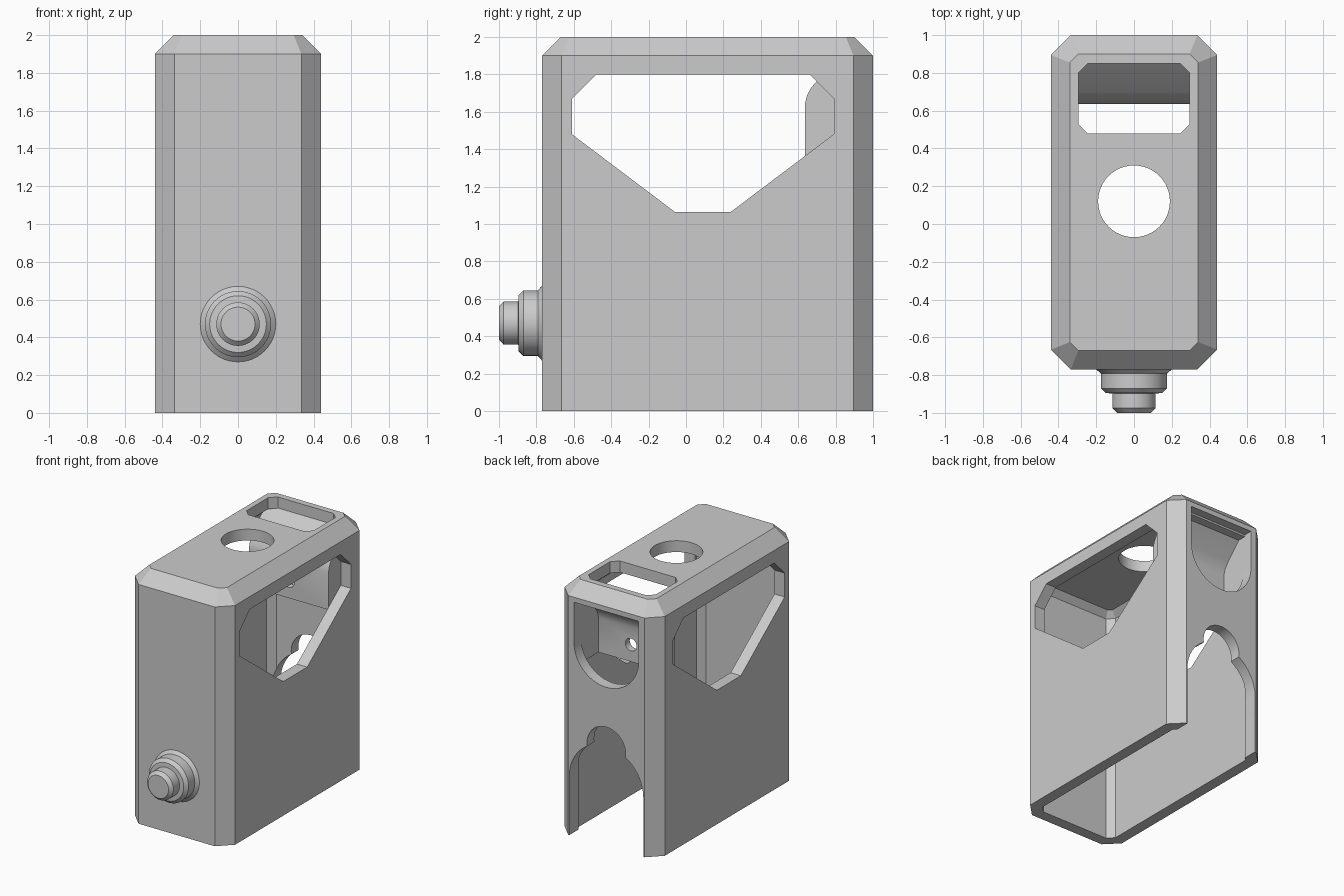
import bpy, bmesh, math
from mathutils import Vector

old = bpy.data.objects.get("Cube")
if old:
    bpy.data.objects.remove(old, do_unlink=True)

grey = bpy.data.materials.new("plain_grey")
grey.use_nodes = True
COLOUR = (0.6, 0.6, 0.6, 1)
grey.diffuse_color = COLOUR
grey.node_tree.nodes["Principled BSDF"].inputs["Base Color"].default_value = COLOUR


def finish(name, bm):
    bmesh.ops.recalc_face_normals(bm, faces=bm.faces[:])
    mesh = bpy.data.meshes.new(name)
    bm.to_mesh(mesh)
    bm.free()
    obj = bpy.data.objects.new(name, mesh)
    mesh.materials.append(grey)
    bpy.context.collection.objects.link(obj)
    return obj


def place(axis, p, d):
    """Outline point p at depth d along the axis."""
    return {"x": (d, p[0], p[1]), "y": (p[0], d, p[1]), "z": (p[0], p[1], d)}[axis]


def loft(name, axis, layers):
    """Solid through a stack of (outline, depth) layers."""
    bm = bmesh.new()
    rings = [[bm.verts.new(place(axis, p, d)) for p in pts] for pts, d in layers]
    for a, b in zip(rings, rings[1:]):
        for i in range(len(a)):
            j = (i + 1) % len(a)
            bm.faces.new((a[i], a[j], b[j], b[i]))
    bm.faces.new(rings[0])
    bm.faces.new(rings[-1])
    return finish(name, bm)


def prism(name, axis, pts, lo, hi):
    return loft(name, axis, [(pts, lo), (pts, hi)])


def arc(cx, cy, r, start, end, n):
    angles = [math.radians(start + (end - start) * i / n) for i in range(n + 1)]
    return [(cx + r * math.cos(a), cy + r * math.sin(a)) for a in angles]


def octagon(x0, x1, y0, y1, c):
    return [(x0 + c, y0), (x1 - c, y0), (x1, y0 + c), (x1, y1 - c),
            (x1 - c, y1), (x0 + c, y1), (x0, y1 - c), (x0, y0 + c)]


def footprint(inset, cut):
    return octagon(-.44 + inset, .44 - inset, -.77 + inset, 1 - inset, cut)


def carve(target, cutter):
    mod = target.modifiers.new("cut", "BOOLEAN")
    mod.operation = "DIFFERENCE"
    mod.solver = "EXACT"
    mod.object = cutter
    cutter.hide_render = True
    bpy.context.view_layer.objects.active = target
    bpy.ops.object.modifier_apply(modifier=mod.name)
    bpy.data.objects.remove(cutter, do_unlink=True)


def smooth(obj):
    bpy.ops.object.select_all(action="DESELECT")
    obj.select_set(True)
    bpy.context.view_layer.objects.active = obj
    bpy.ops.object.shade_smooth_by_angle(angle=math.radians(20))


# Chamfered housing, hollow and open at the bottom
housing = loft("housing", "z", [(footprint(0, .105), 0), (footprint(0, .105), 1.9),
                                (footprint(.1, .045), 2)])
carve(housing, loft("hollow", "z", [(footprint(.09, .05), -.1), (footprint(.09, .05), 1.863),
                                    (footprint(.137, .025), 1.91)]))

# Large window through both side walls
window = [(-.61, 1.67), (-.48, 1.8), (.66, 1.8), (.79, 1.67), (.79, 1.48),
          (.24, 1.065), (-.06, 1.065), (-.61, 1.48)]
carve(housing, prism("window_cut", "x", window, -.6, .6))

# Round hole and slot in the roof
carve(housing, prism("roof_hole_cut", "z", arc(0, .12, .19, 0, 352.5, 47), 1.8, 2.1))
carve(housing, prism("roof_slot_cut", "z", octagon(-.295, .295, .48, .85, .05), 1.8, 2.1))

# Round-bottomed opening high in the back wall
u_shape = [(.285, 1.86), (-.285, 1.86)] + arc(0, 1.545, .285, 180, 360, 24)
carve(housing, prism("back_opening_cut", "y", u_shape, .87, 1.1))

# Stepped arch low in the back wall
arch = [(-.325, -.1), (.325, -.1)] + arc(0, .47, .325, 0, 180, 24)
carve(housing, prism("arch_cut", "y", arch, .8, 1.1))
carve(housing, prism("arch_top_cut", "y", arc(0, .775, .17, 0, 350, 35), .8, 1.1))
smooth(housing)

# Hooded shield behind the back opening, with a small hole
hood = [(.635, 1.345), (.635, 1.64), (.648, 1.69), (.67, 1.73), (.7, 1.765),
        (.85, 1.912), (.93, 1.912), (.93, 1.345)]
shield = prism("rear_shield", "x", hood, -.35, .35)
hollow = [(.69, 1.2), (.69, 1.62), (.705, 1.67), (.74, 1.72), (.86, 1.845),
          (1.02, 1.845), (1.02, 1.2)]
carve(shield, prism("shield_cut", "x", hollow, -.285, .285))
carve(shield, prism("small_hole_cut", "y", arc(0, 1.48, .05, 0, 345, 23), .5, .75))
smooth(shield)

# Stepped round plug on the front: (radius, y)
steps = [(.2, -.74), (.2, -.77), (.175, -.792), (.175, -.87), (.15, -.895),
         (.115, -.897), (.115, -.975), (.09, -1)]
plug = loft("front_plug", "y", [(arc(0, .47, r, 0, 352.5, 47), y) for r, y in steps])
smooth(plug)
